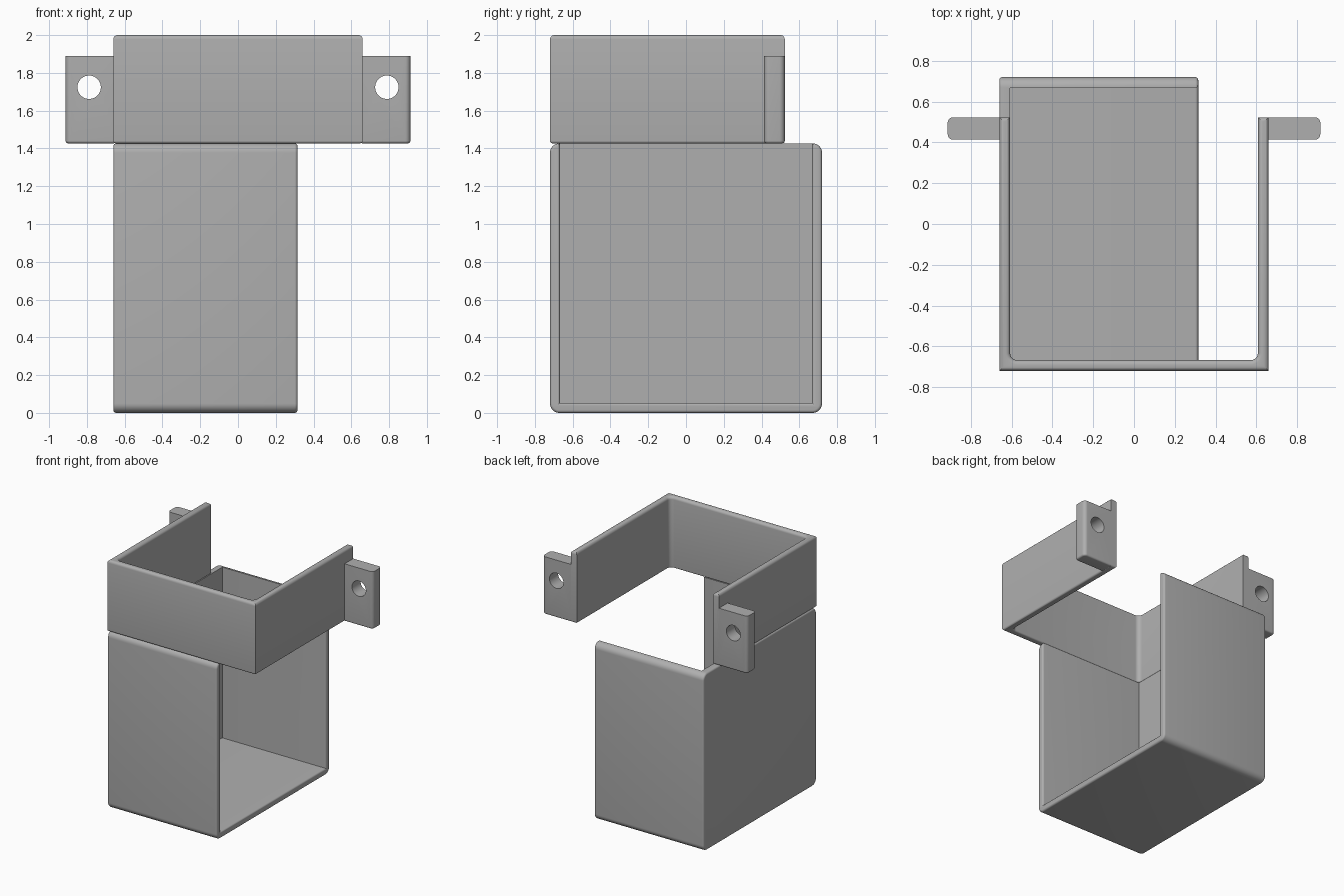
import bpy, bmesh, math

cube = bpy.data.objects.get("Cube")
if cube:
    bpy.data.objects.remove(cube, do_unlink=True)

GREY = (0.43, 0.43, 0.43, 1)
grey = bpy.data.materials.new("plain grey")
grey.use_nodes = True
grey.diffuse_color = GREY
grey.node_tree.nodes["Principled BSDF"].inputs["Base Color"].default_value = GREY


def ring(bounds, radii, inset=0, steps=8):
    """Rectangle inset on all sides; radii run counter-clockwise from the low corner."""
    a0, a1, b0, b1 = bounds
    a0, a1, b0, b1 = a0 + inset, a1 - inset, b0 + inset, b1 - inset
    corners = [(a0, b0, 1, 1), (a1, b0, -1, 1), (a1, b1, -1, -1), (a0, b1, 1, -1)]
    pts = []
    for i, ((a, b, sa, sb), r) in enumerate(zip(corners, radii)):
        if r == 0:
            pts.append((a, b))
            continue
        r = max(r - inset, 0.003)
        for k in range(steps + 1):
            t = math.pi * (1 + i / 2) + math.pi / 2 * k / steps
            pts.append((a + sa * r + r * math.cos(t), b + sb * r + r * math.sin(t)))
    return pts


def rounded_ends(low, high, r_low, r_high, steps=5):
    """Levels and insets of a solid whose two end rims are rounded."""
    angles = [math.pi / 2 * k / steps for k in range(steps + 1)]
    start = [(low + r_low * (1 - math.sin(t)), r_low * (1 - math.cos(t))) for t in reversed(angles)]
    end = [(high - r_high * (1 - math.sin(t)), r_high * (1 - math.cos(t))) for t in angles]
    return (start if r_low else [(low, 0)]) + (end if r_high else [(high, 0)])


def flare(level, r, way, steps=5):
    """Cutter levels that round over the rim of an opening."""
    out = []
    for k in range(steps + 1):
        t = math.pi / 2 * k / steps
        out.append((level - way * r * (1 - math.sin(t)), -r * (1 - math.cos(t))))
    return out + [(level + way * 0.03, -r)]


def loft(name, axis, bounds, radii, levels):
    bm = bmesh.new()
    rows = []
    for level, inset in levels:
        row = []
        for a, b in ring(bounds, radii, inset):
            row.append(bm.verts.new((level, a, b) if axis == "x" else (a, b, level)))
        rows.append(row)
    n = len(rows[0])
    for low, high in zip(rows, rows[1:]):
        for i in range(n):
            j = (i + 1) % n
            bm.faces.new((low[i], low[j], high[j], high[i]))
    bm.faces.new(rows[0][::-1])
    bm.faces.new(rows[-1])
    bmesh.ops.recalc_face_normals(bm, faces=bm.faces)
    mesh = bpy.data.meshes.new(name)
    bm.to_mesh(mesh)
    bm.free()
    obj = bpy.data.objects.new(name, mesh)
    mesh.materials.append(grey)
    bpy.context.collection.objects.link(obj)
    return obj


def activate(obj):
    bpy.ops.object.select_all(action="DESELECT")
    obj.select_set(True)
    bpy.context.view_layer.objects.active = obj


def cut(obj, cutter):
    mod = obj.modifiers.new("cut", "BOOLEAN")
    mod.operation = "DIFFERENCE"
    mod.solver = "EXACT"
    mod.object = cutter
    activate(obj)
    bpy.ops.object.modifier_apply(modifier=mod.name)
    bpy.data.objects.remove(cutter, do_unlink=True)


def smooth(obj):
    activate(obj)
    bpy.ops.object.shade_smooth_by_angle(angle=math.radians(30))


WALL = 0.053
SEAM = 1.427          # height where the holder ends and the bracket begins

# Holder: rounded block, hollowed through its top and one side
holder = loft("holder_box", "x", (-0.72, 0.72, 0, SEAM), (0.05,) * 4,
              rounded_ends(-0.66, 0.315, 0.015, 0.015))
hollow = loft("holder_cutter", "x", (-0.72 + WALL, 0.72 - WALL, WALL, 2), (0,) * 4,
              [(-0.66 + WALL, 0)] + flare(0.315, 0.015, 1))
cut(holder, hollow)
smooth(holder)

# Bracket: three walls, open at the back
bracket = loft("bracket_band", "z", (-0.66, 0.66, -0.72, 0.523), (0,) * 4,
               rounded_ends(SEAM, 2, 0.014, 0.022))
opening = loft("bracket_cutter", "z", (-0.66 + WALL, 0.66 - WALL, -0.72 + WALL, 1),
               (0.035, 0.035, 0, 0), flare(SEAM, 0.012, -1)[::-1] + flare(2, 0.022, 1))
cut(bracket, opening)
smooth(bracket)

# Mounting tabs: one drilled plate, mirrored
tabs = loft("mounting_tabs", "z", (0.645, 0.913, 0.413, 0.523), (0, 0.028, 0.028, 0),
            rounded_ends(SEAM, 1.89, 0.014, 0))
bpy.ops.mesh.primitive_cylinder_add(vertices=40, radius=0.062, depth=0.5,
                                    location=(0.788, 0.47, 1.724),
                                    rotation=(math.pi / 2, 0, 0))
cut(tabs, bpy.context.object)
mirror = tabs.modifiers.new("mirror", "MIRROR")
mirror.use_clip = False
activate(tabs)
bpy.ops.object.modifier_apply(modifier=mirror.name)
smooth(tabs)
